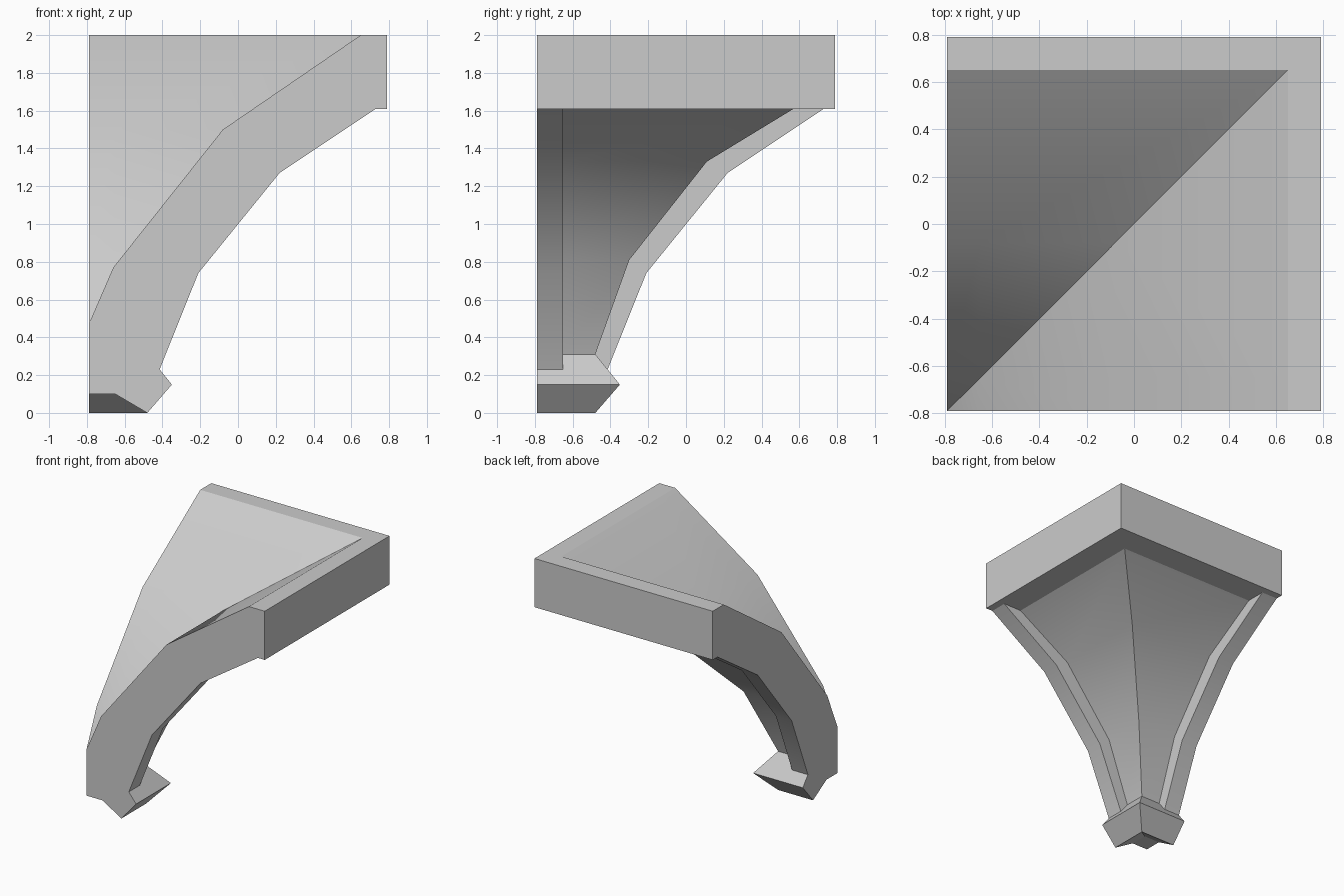
import bpy
import bmesh
import math

cube = bpy.data.objects.get("Cube")
if cube:
    bpy.data.objects.remove(cube, do_unlink=True)

WALL = -0.79   # the two wall planes
RIB = -0.65    # inner side of the wall ribs

# Profiles as (distance, height), swept along both walls and mitred on the diagonal
foot = [(WALL, 0.10), (RIB, 0.10), (-0.48, 0.0), (-0.35, 0.15)]
rib_curve = [(-0.35, 0.15), (-0.415, 0.23), (-0.21, 0.74), (0.22, 1.27),
             (0.73, 1.61), (0.79, 1.61)]
vault_curve = [(-0.35, 0.15), (-0.415, 0.23), (-0.48, 0.31), (-0.30, 0.81),
               (0.11, 1.33), (0.57, 1.61), (0.73, 1.61), (0.79, 1.61)]
back_curve = [(0.79, 1.61), (0.79, 2.0), (0.65, 2.0), (-0.08, 1.50),
              (-0.66, 0.77), (WALL, 0.47)]

bm = bmesh.new()
verts = {}


def add_face(points):
    """Add a face and its mirror image across the diagonal."""
    for swap in (False, True):
        loop = []
        for x, y, z in points:
            co = (y, x, z) if swap else (x, y, z)
            key = tuple(round(c, 4) for c in co)
            if key not in verts:
                verts[key] = bm.verts.new(co)
            if verts[key] not in loop:
                loop.append(verts[key])
        if len(loop) > 2:
            bm.faces.new(loop[::-1] if swap else loop)


def sweep(profile, start, end):
    """Sweep a profile along the wall, stopping at the diagonal."""
    for (p, z), (q, w) in zip(profile, profile[1:]):
        add_face([(p, min(start, p), z), (p, min(end, p), z),
                  (q, min(end, q), w), (q, min(start, q), w)])


# Foot moulding and back of the vault
for profile in (foot, back_curve):
    sweep(profile, WALL, RIB)
    sweep(profile, RIB, 1.0)

# Wall ribs and the recessed vault between them
sweep(rib_curve, WALL, RIB)
sweep(vault_curve, RIB, 1.0)
step = rib_curve[1:-1] + vault_curve[2:-2][::-1]
add_face([(p, RIB, z) for p, z in step])

# Flat wall faces
outline = foot + rib_curve[1:] + back_curve[1:]
add_face([(p, WALL, z) for p, z in outline])

bmesh.ops.recalc_face_normals(bm, faces=bm.faces[:])
mesh = bpy.data.meshes.new("corner_vault_bracket")
bm.to_mesh(mesh)
bm.free()

# Plain stone material
stone = bpy.data.materials.new("light_grey_stone")
stone.use_nodes = True
colour = (0.6, 0.6, 0.6, 1.0)
stone.diffuse_color = colour
stone.node_tree.nodes["Principled BSDF"].inputs["Base Color"].default_value = colour
mesh.materials.append(stone)

bracket = bpy.data.objects.new("corner_vault_bracket", mesh)
bpy.context.collection.objects.link(bracket)
bpy.ops.object.select_all(action='DESELECT')
bracket.select_set(True)
bpy.context.view_layer.objects.active = bracket
bpy.ops.object.shade_smooth_by_angle(angle=math.radians(30))
